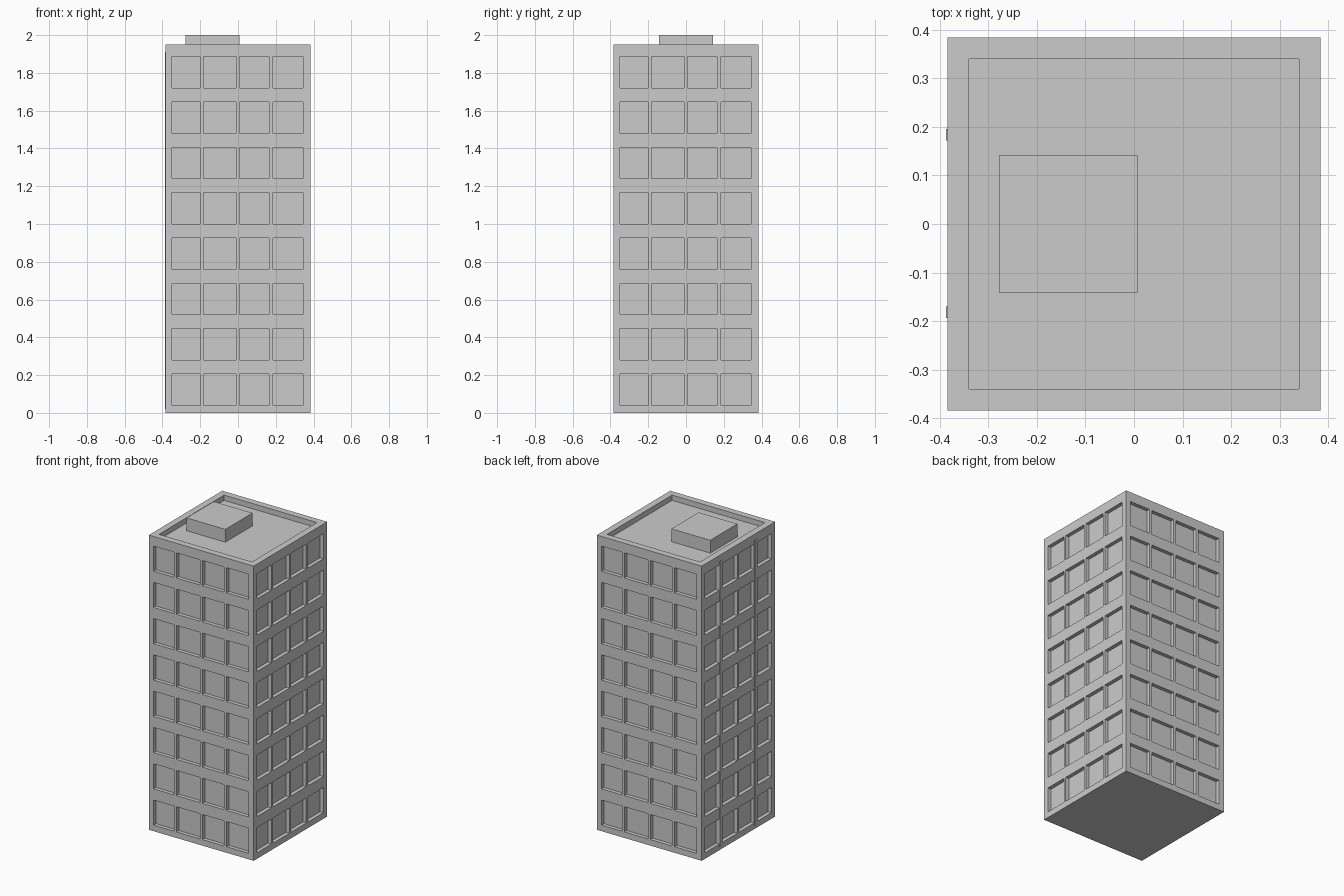
import bpy, bmesh, math
from mathutils import Matrix, Vector

if "Cube" in bpy.data.objects:
    bpy.data.objects.remove(bpy.data.objects["Cube"])

def add_box(bm, lo, hi, rot=0.0):
    lo, hi = Vector(lo), Vector(hi)
    m = (Matrix.Rotation(rot, 4, 'Z') @ Matrix.Translation((lo + hi) / 2)
         @ Matrix.Diagonal((*(hi - lo), 1)))
    bmesh.ops.create_cube(bm, size=1, matrix=m)

def make_object(name, boxes):
    bm = bmesh.new()
    for b in boxes:
        add_box(bm, *b)
    me = bpy.data.meshes.new(name)
    bm.to_mesh(me)
    bm.free()
    ob = bpy.data.objects.new(name, me)
    bpy.context.collection.objects.link(ob)
    return ob

H = 0.384        # half width of the tower
TOP = 1.95       # parapet top
ROOF = 1.915     # roof deck
DEPTH = 0.025    # window recess

# Tower block
tower = make_object("tower_block", [((-H, -H, 0), (H, H, TOP))])

# Window recesses on four sides, plus the roof well inside the parapet
columns = [(-0.35, -0.20), (-0.182, -0.01), (0.008, 0.165), (0.185, 0.345)]
cuts = [((-0.34, -0.34, ROOF), (0.34, 0.34, TOP + 0.1))]
for side in range(4):
    for floor in range(8):
        z = 0.04 + 0.24 * floor
        for x0, x1 in columns:
            cuts.append(((x0, -H - 0.05, z), (x1, -H + DEPTH, z + 0.166),
                         side * math.pi / 2))
cutter = make_object("recess_cutter", cuts)
cutter.hide_render = True

mod = tower.modifiers.new("recesses", 'BOOLEAN')
mod.operation = 'DIFFERENCE'
mod.solver = 'EXACT'
mod.object = cutter
bpy.context.view_layer.objects.active = tower
tower.select_set(True)
bpy.ops.object.modifier_apply(modifier=mod.name)
bpy.data.objects.remove(cutter)

# Thin vertical strips on the left facade
make_object("facade_strips", [
    ((-H - 0.003, y - 0.012, 0.02), (-H + DEPTH, y + 0.012, 1.91))
    for y in (-0.182, 0.184)])

# Plant room on the roof
make_object("roof_plant_room", [((-0.277, -0.142, ROOF), (0.007, 0.142, 2.0))])
